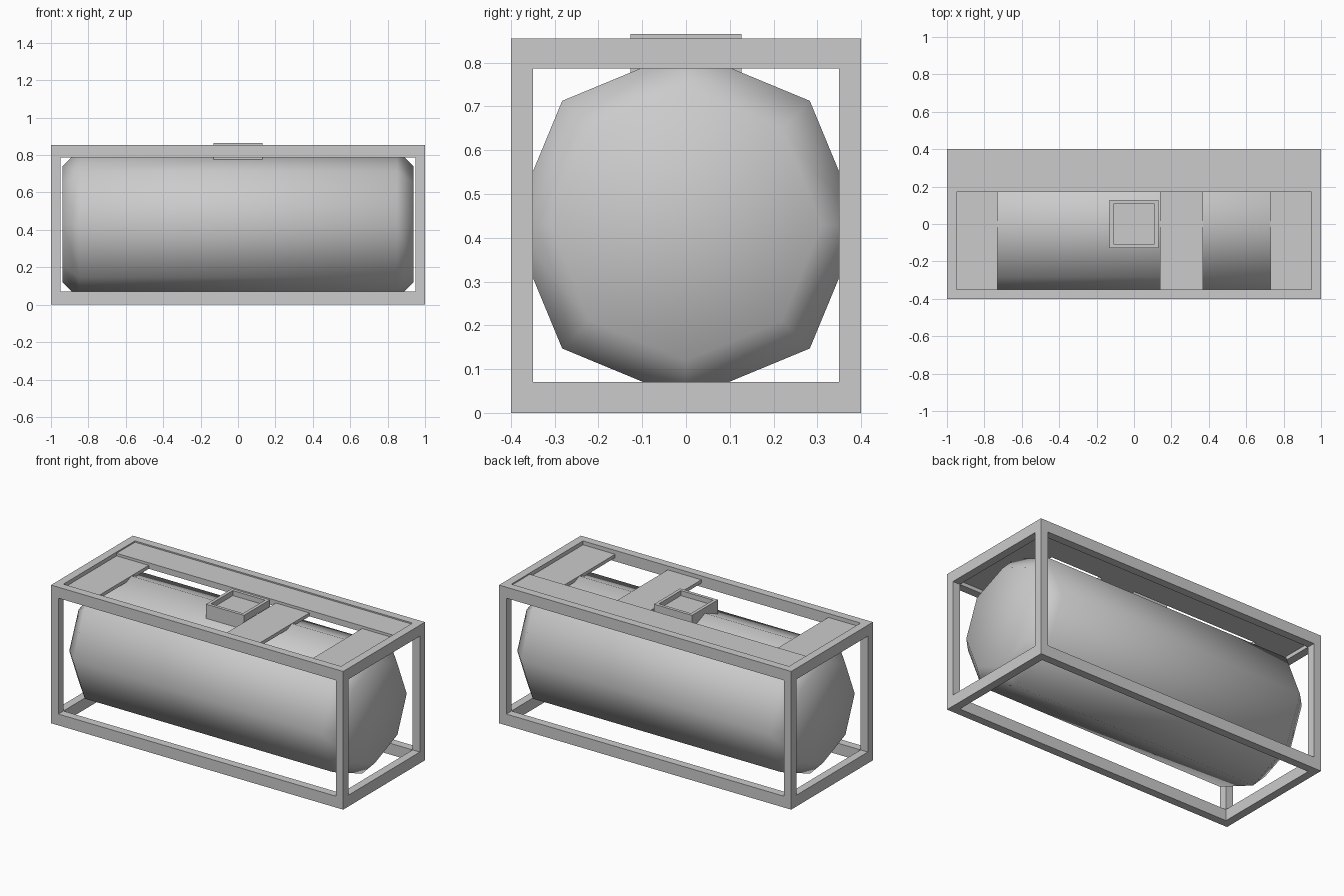
import bpy, bmesh
from math import sin, cos, tau

if "Cube" in bpy.data.objects:
    bpy.data.objects.remove(bpy.data.objects["Cube"])


def new_object(name, bm):
    bmesh.ops.recalc_face_normals(bm, faces=bm.faces)
    mesh = bpy.data.meshes.new(name)
    bm.to_mesh(mesh)
    bm.free()
    obj = bpy.data.objects.new(name, mesh)
    bpy.context.collection.objects.link(obj)
    return obj


def box_bmesh(x0, x1, y0, y1, z0, z1):
    bm = bmesh.new()
    bmesh.ops.create_cube(bm, size=1)
    for v in bm.verts:
        v.co = ((x0 + x1) / 2 + v.co.x * (x1 - x0),
                (y0 + y1) / 2 + v.co.y * (y1 - y0),
                (z0 + z1) / 2 + v.co.z * (z1 - z0))
    return bm


def box(name, *bounds):
    return new_object(name, box_bmesh(*bounds))


# Outer frame: a block hollowed through along each axis
frame = box("frame", -1, 1, -0.4, 0.4, 0, 0.855)
bpy.context.view_layer.objects.active = frame
for bounds in [(-1.2, 1.2, -0.35, 0.35, 0.07, 0.787),
               (-0.95, 0.95, -0.6, 0.6, 0.07, 0.787),
               (-0.95, 0.95, -0.35, 0.35, -0.2, 1.1)]:
    cutter = box("frame_cutter", *bounds)
    cutter.hide_render = True
    mod = frame.modifiers.new("opening", 'BOOLEAN')
    mod.operation = 'DIFFERENCE'
    mod.solver = 'EXACT'
    mod.object = cutter
    bpy.ops.object.modifier_apply(modifier=mod.name)
    bpy.data.objects.remove(cutter)

# Tank: eight-sided barrel with chamfered ends, smooth shaded
SIDES = 8
bm = bmesh.new()
rings = []
for x, r in [(-0.938, 0.31), (-0.85, 0.4), (0.85, 0.4), (0.938, 0.31)]:
    rings.append([bm.verts.new((x, r * cos(tau * i / SIDES),
                                0.43 + r * sin(tau * i / SIDES)))
                  for i in range(SIDES)])
for a, b in zip(rings, rings[1:]):
    for i in range(SIDES):
        j = (i + 1) % SIDES
        bm.faces.new((a[i], a[j], b[j], b[i]))
bm.faces.new(rings[0])
bm.faces.new(rings[-1])
for f in bm.faces:
    f.smooth = True
new_object("tank", bm)

# Walkway along the back and three lower cross plates
box("walkway", -0.95, 0.95, 0.17, 0.35, 0.81, 0.847)
for name, x0, x1 in [("left_plate", -0.95, -0.73),
                     ("middle_plate", 0.14, 0.37),
                     ("right_plate", 0.73, 0.95)]:
    box(name, x0, x1, -0.35, 0.17, 0.81, 0.831)

# Hatch: square collar with a recessed floor
bm = box_bmesh(-0.13, 0.13, -0.127, 0.127, 0.775, 0.865)
bm.faces.ensure_lookup_table()
top = max(bm.faces, key=lambda f: f.calc_center_median().z)
bmesh.ops.inset_region(bm, faces=[top], thickness=0.028)
floor = bmesh.ops.extrude_discrete_faces(bm, faces=[top])["faces"][0]
for v in floor.verts:
    v.co.z = 0.834
new_object("hatch", bm)
